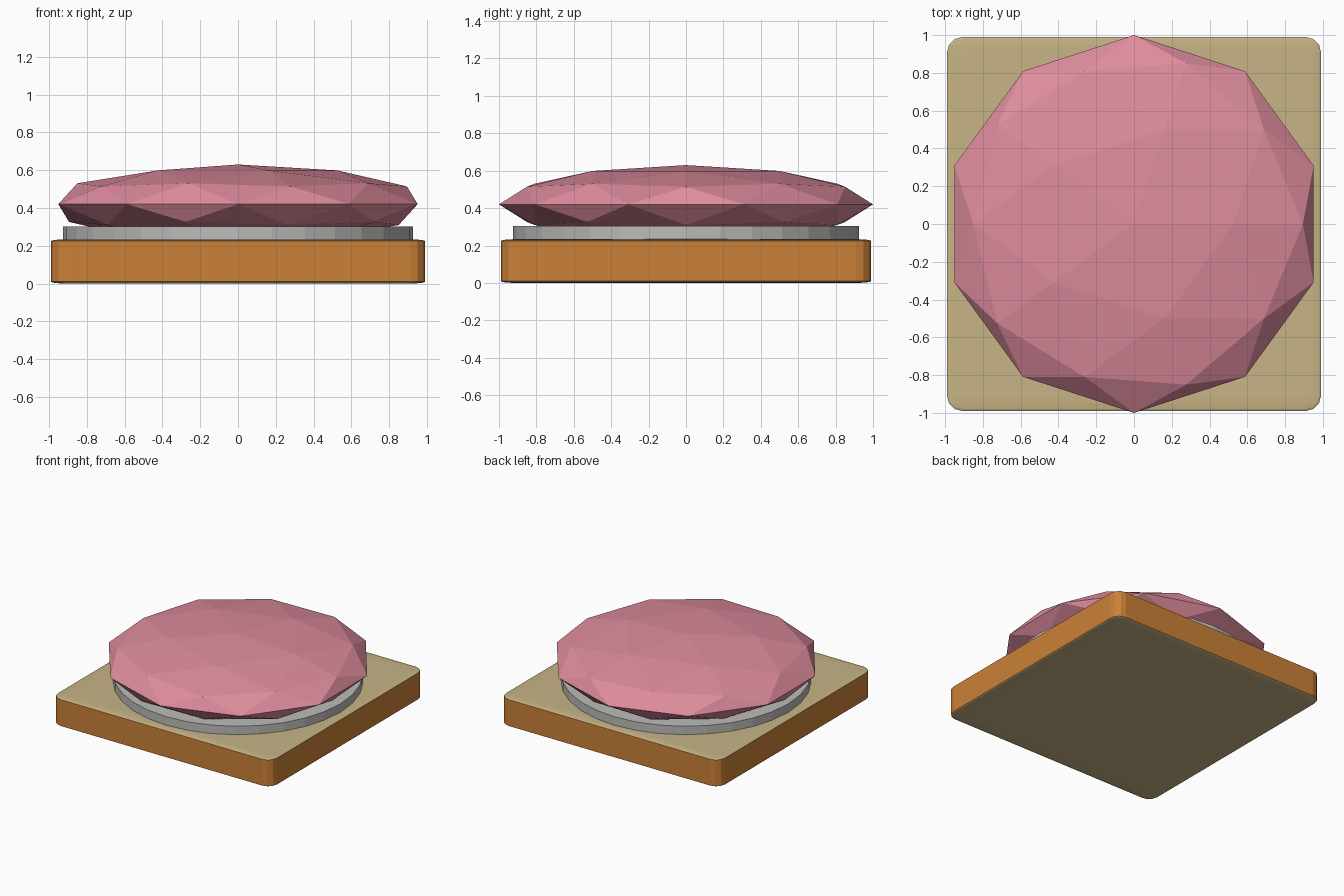
import bpy, bmesh
from mathutils import Matrix

if "Cube" in bpy.data.objects:
    bpy.data.objects.remove(bpy.data.objects["Cube"])


def lin(c):
    c /= 255
    return c / 12.92 if c <= 0.04045 else ((c + 0.055) / 1.055) ** 2.4


def material(name, r, g, b):
    m = bpy.data.materials.new(name)
    m.diffuse_color = (lin(r), lin(g), lin(b), 1)
    m.use_nodes = True
    m.node_tree.nodes["Principled BSDF"].inputs["Base Color"].default_value = m.diffuse_color
    return m


def add_object(name, bm, *mats):
    mesh = bpy.data.meshes.new(name)
    bm.normal_update()
    bm.to_mesh(mesh)
    bm.free()
    for m in mats:
        mesh.materials.append(m)
    ob = bpy.data.objects.new(name, mesh)
    bpy.context.collection.objects.link(ob)
    return ob


orange = material("orange sides", 203, 129, 55)
khaki = material("khaki", 199, 180, 134)
grey = material("metal grey", 188, 188, 185)
pink = material("dusty pink", 222, 140, 157)

# Base: cube with rounded edges, flattened; sides orange, top and bottom khaki
bm = bmesh.new()
bmesh.ops.create_cube(bm, size=1.98)
bmesh.ops.bevel(bm, geom=bm.edges[:], offset=0.08, segments=3, profile=0.5,
                affect='EDGES', clamp_overlap=True)
bmesh.ops.transform(bm, matrix=Matrix.Translation((0, 0, 0.117)) @
                    Matrix.Diagonal((1, 1, 0.117 / 0.99, 1)), verts=bm.verts)
bm.normal_update()
for f in bm.faces:
    f.material_index = 1 if abs(f.normal.z) > 0.5 else 0
add_object("base", bm, orange, khaki)

# Metal collar disc
bm = bmesh.new()
bmesh.ops.create_cone(bm, cap_ends=True, segments=32, radius1=0.925, radius2=0.925,
                      depth=0.09, matrix=Matrix.Translation((0, 0, 0.258)))
add_object("collar", bm, grey)

# Faceted dome button: flattened icosphere
bm = bmesh.new()
bmesh.ops.create_icosphere(bm, subdivisions=2, radius=1.0,
                           matrix=Matrix.Translation((0, 0, 0.42)) @
                           Matrix.Diagonal((1, 1, 0.21, 1)))
add_object("button", bm, pink)
